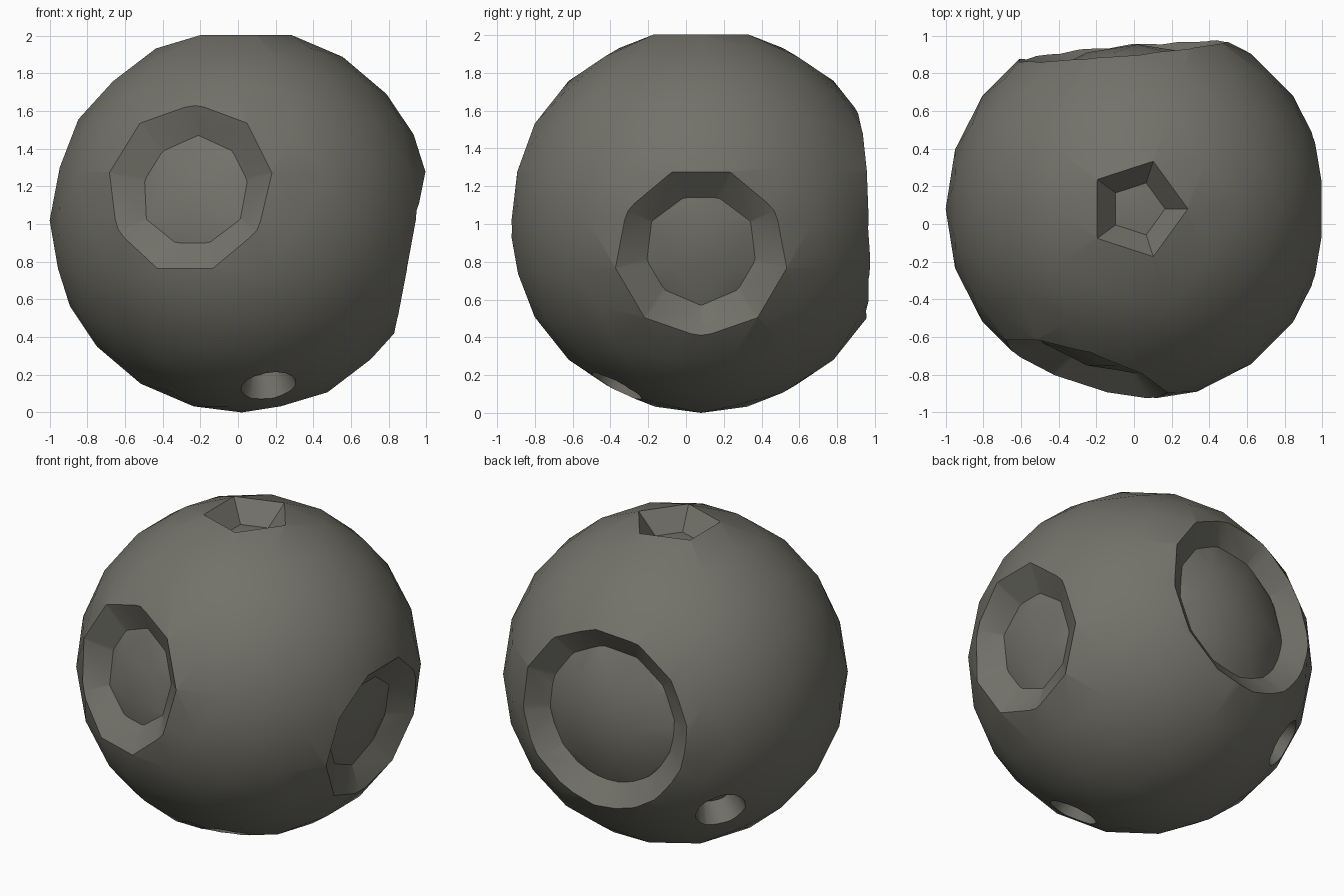
import bpy, math
from mathutils import Vector, Matrix

if "Cube" in bpy.data.objects:
    bpy.data.objects.remove(bpy.data.objects["Cube"])

CENTRE = Vector((0.02, 0.08, 1.0194))
OUTER, INNER = 1.0194, 0.873

rock = bpy.data.materials.new("dull_grey_rock")
rock.diffuse_color = (0.170, 0.167, 0.142, 1)
rock.use_nodes = True
rock.node_tree.nodes["Principled BSDF"].inputs["Base Color"].default_value = rock.diffuse_color


def ball(name, radius):
    bpy.ops.mesh.primitive_ico_sphere_add(subdivisions=3, radius=radius, location=CENTRE)
    ob = bpy.context.object
    ob.name = name
    ob.data.materials.append(rock)
    return ob


def apply_boolean(target, other, operation):
    mod = target.modifiers.new("cut", 'BOOLEAN')
    mod.operation, mod.object, mod.solver = operation, other, 'EXACT'
    bpy.context.view_layer.objects.active = target
    bpy.ops.object.modifier_apply(modifier=mod.name)
    bpy.data.objects.remove(other, do_unlink=True)


def crater_cutter(direction, sides, rim, floor, turn):
    """Flared frustum; rim and floor are (radius, distance from the centre)."""
    n = Vector(direction).normalized()
    up = Vector((1, 0, 0)) if abs(n.z) > 0.95 else Vector((0, 0, 1))
    u = (up - n * up.dot(n)).normalized()
    v = n.cross(u)
    slope = (rim[0] - floor[0]) / (rim[1] - floor[1])
    verts = []
    for d in (floor[1] - 0.03, 1.1):
        r = floor[0] + slope * (d - floor[1])
        for i in range(sides):
            a = math.radians(turn) + math.tau * i / sides
            verts.append(CENTRE + n * d + (u * math.cos(a) + v * math.sin(a)) * r)
    faces = [list(range(sides))[::-1], list(range(sides, 2 * sides))]
    for i in range(sides):
        j = (i + 1) % sides
        faces.append([i, j, sides + j, sides + i])
    me = bpy.data.meshes.new("crater_cutter")
    me.from_pydata([tuple(p) for p in verts], [], faces)
    me.materials.append(rock)
    ob = bpy.data.objects.new("crater_cutter", me)
    ob.hide_render = True
    bpy.context.collection.objects.link(ob)
    return ob


# direction, sides, rim, floor, turn of the first corner
craters = [
    ((0, 0, 1), 5, (0.265, 0.983), (0.150, 0.860), 0),                  # top
    ((0.982, 0, -0.188), 9, (0.445, 0.900), (0.297, 0.815), 180),       # right
    ((-0.303, -0.933, 0.188), 9, (0.445, 0.900), (0.297, 0.815), 0),    # front
    ((-0.09, 0.994, 0.045), 12, (0.565, 0.840), (0.435, 0.757), 8),     # back
    ((0.143, -0.449, -0.883), 16, (0.150, 0.998), (0.110, 0.866), 0),   # small, below front
    ((-0.684, 0.509, -0.522), 16, (0.155, 0.998), (0.115, 0.866), 0),   # small, back left
]

# cratered crust, then the core that forms the crater floors
crust = ball("cratered_rock_ball", OUTER)
for c in craters:
    apply_boolean(crust, crater_cutter(*c), 'DIFFERENCE')
apply_boolean(crust, ball("crater_floors", INNER), 'UNION')

# one colour, smooth with crisp crater rims
crust.data.materials.clear()
crust.data.materials.append(rock)
bpy.ops.object.select_all(action='DESELECT')
crust.select_set(True)
bpy.context.view_layer.objects.active = crust
bpy.ops.object.shade_smooth_by_angle(angle=math.radians(30))
